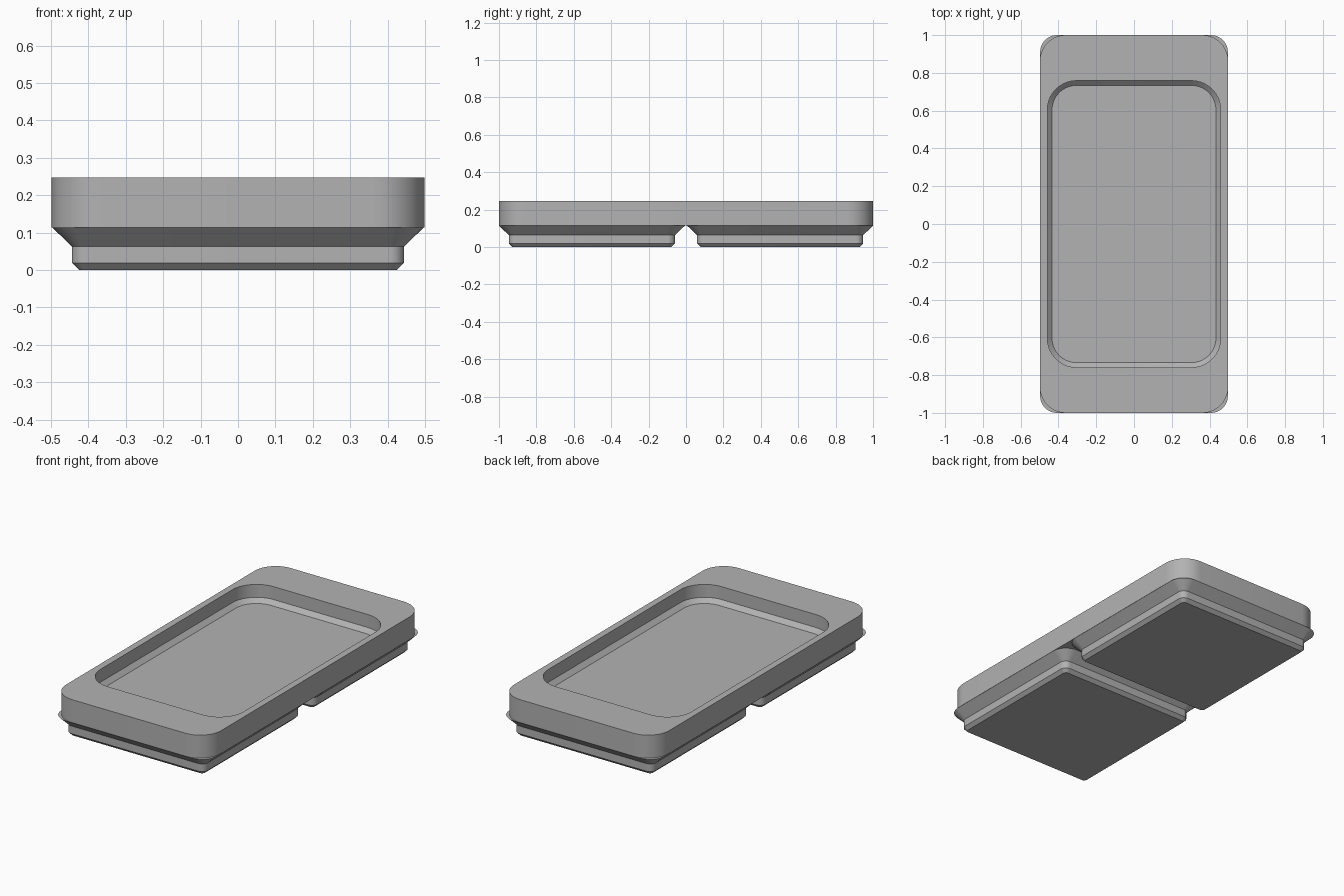
import bpy
import bmesh
from math import cos, sin, pi, radians

cube = bpy.data.objects.get("Cube")
if cube:
    bpy.data.objects.remove(cube, do_unlink=True)

grey = bpy.data.materials.new("plain grey")
grey.use_nodes = True
colour = (0.45, 0.45, 0.45, 1)
grey.diffuse_color = colour
grey.node_tree.nodes["Principled BSDF"].inputs["Base Color"].default_value = colour

STEPS = 10  # segments in each rounded corner


def rounded_loop(bm, hx, hy, radius, z):
    """Ring of vertices around a rounded rectangle."""
    ring = []
    for corner, (sx, sy) in enumerate([(1, 1), (-1, 1), (-1, -1), (1, -1)]):
        for i in range(STEPS + 1):
            a = (corner + i / STEPS) * pi / 2
            ring.append(bm.verts.new((sx * (hx - radius) + radius * cos(a),
                                      sy * (hy - radius) + radius * sin(a), z)))
    return ring


def loft(name, sections, y=0):
    """Skin a stack of rounded rectangles and cap both ends."""
    bm = bmesh.new()
    rings = [rounded_loop(bm, *s) for s in sections]
    for low, high in zip(rings, rings[1:]):
        for i in range(len(low)):
            j = (i + 1) % len(low)
            bm.faces.new((low[i], low[j], high[j], high[i]))
    bm.faces.new(rings[0][::-1])
    bm.faces.new(rings[-1])
    mesh = bpy.data.meshes.new(name)
    bm.to_mesh(mesh)
    bm.free()
    mesh.materials.append(grey)
    obj = bpy.data.objects.new(name, mesh)
    obj.location.y = y
    bpy.context.collection.objects.link(obj)
    bpy.ops.object.select_all(action="DESELECT")
    obj.select_set(True)
    bpy.context.view_layer.objects.active = obj
    bpy.ops.object.shade_smooth_by_angle(angle=radians(30))
    return obj


# Tray body: outer wall, rim, then down into the chamfered pocket
BASE, TOP = 0.114, 0.247
loft("tray_body", [
    (0.498, 1.0, 0.135, BASE),
    (0.498, 1.0, 0.135, TOP),
    (0.459, 0.759, 0.155, TOP),
    (0.459, 0.759, 0.155, 0.172),
    (0.434, 0.734, 0.13, 0.148),
])

# Two stepped feet, one under each half
for name, side in (("front_foot", -1), ("back_foot", 1)):
    loft(name, [
        (0.425, 0.425, 0.019, 0),
        (0.444, 0.444, 0.038, 0.019),
        (0.444, 0.444, 0.038, 0.063),
        (0.497, 0.497, 0.09, BASE),
    ], y=side * 0.503)
